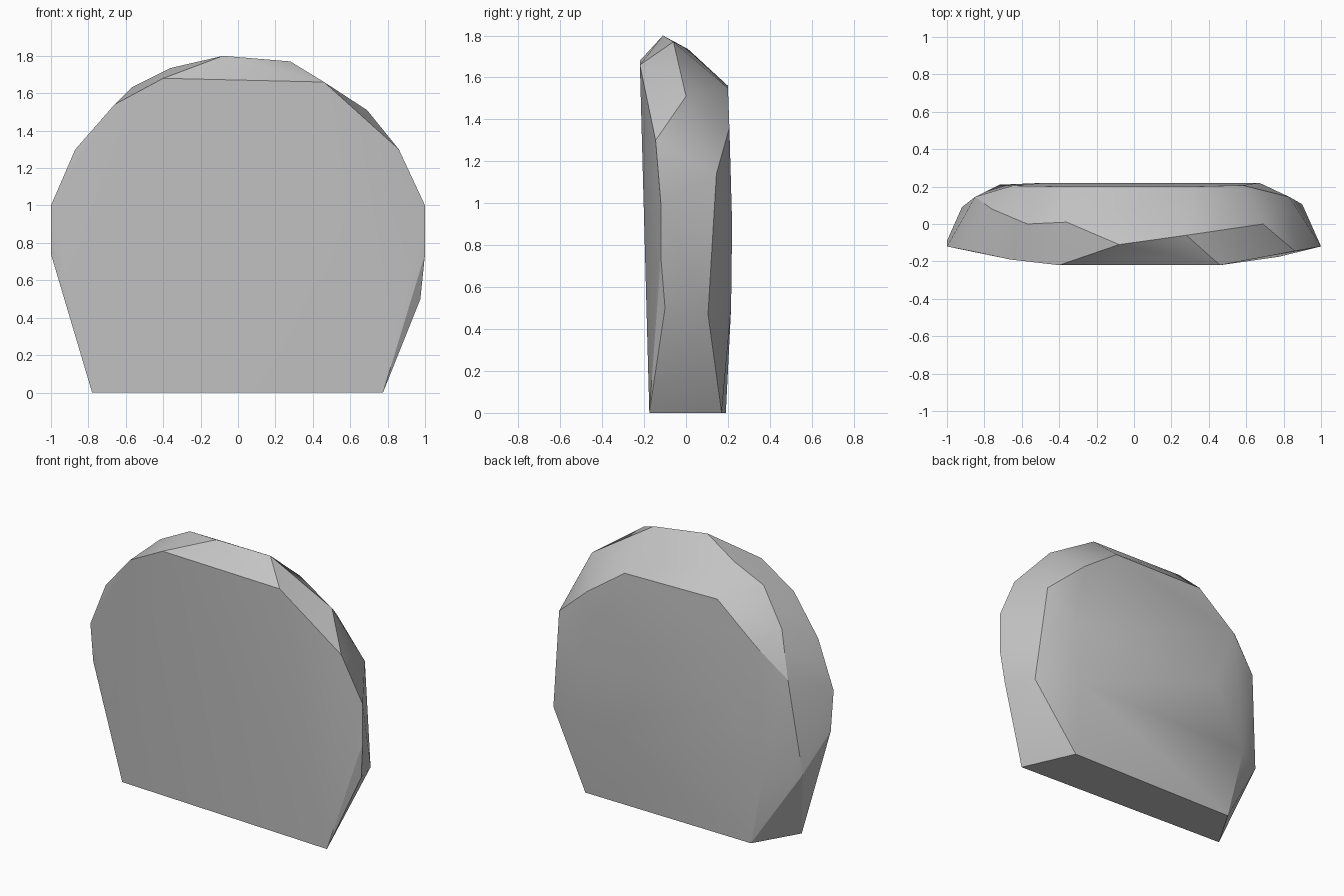
import bpy
import bmesh
import math

default_cube = bpy.data.objects.get("Cube")
if default_cube:
    bpy.data.objects.remove(default_cube, do_unlink=True)


def make_material(name, colour):
    material = bpy.data.materials.new(name)
    material.use_nodes = True
    material.diffuse_color = colour
    shader = material.node_tree.nodes["Principled BSDF"]
    shader.inputs["Base Color"].default_value = colour
    shader.inputs["Roughness"].default_value = 0.9
    return material


def make_hull(name, rims, material):
    """Wrap a chiselled stone skin around several rims of corners."""
    mesh = bpy.data.meshes.new(name)
    bm = bmesh.new()
    for rim in rims:
        for corner in rim:
            bm.verts.new(corner)
    result = bmesh.ops.convex_hull(bm, input=bm.verts[:])
    unused = set(result["geom_interior"]) | set(result["geom_unused"])
    loose = [item for item in unused if isinstance(item, bmesh.types.BMVert)]
    bmesh.ops.delete(bm, geom=loose, context="VERTS")
    # Merge triangles that lie almost flat into broad facets
    bmesh.ops.dissolve_limit(bm, angle_limit=math.radians(1),
                             verts=bm.verts[:], edges=bm.edges[:])
    bmesh.ops.recalc_face_normals(bm, faces=bm.faces[:])
    bm.to_mesh(mesh)
    bm.free()
    mesh.materials.append(material)
    stone = bpy.data.objects.new(name, mesh)
    bpy.context.collection.objects.link(stone)
    return stone


# Corners around the broad front face
front_rim = [
    (-0.78, -0.1, 0), (0.775, -0.175, 0), (0.975, -0.1, 0.5),
    (1, -0.12, 0.74), (1, -0.12, 1), (0.86, -0.145, 1.3),
    (0.46, -0.22, 1.66), (-0.4, -0.22, 1.68), (-0.66, -0.19, 1.54),
    (-0.87, -0.145, 1.3), (-1, -0.12, 1), (-1, -0.09, 0.74),
]

# Crooked ridge over the top and down the sides
ridge = [
    (0.9, 0.105, 0.47), (0.83, 0.145, 1.14), (0.69, 0, 1.51),
    (0.28, -0.06, 1.77), (-0.08, -0.11, 1.8), (-0.36, 0.01, 1.735),
    (-0.57, 0, 1.63), (-0.76, 0.08, 1.42), (-0.85, 0.145, 1.13),
    (-0.92, 0.09, 0.5),
]

# Corners around the slightly swollen back face
back_rim = [
    (0.62, 0.17, 0), (-0.61, 0.19, 0), (-0.72, 0.21, 0.5),
    (-0.65, 0.205, 1.33), (-0.37, 0.2, 1.56), (0.31, 0.2, 1.55),
    (0.58, 0.207, 1.36), (0.67, 0.22, 0.9), (0.62, 0.215, 0.5),
    (-0.48, 0.22, 0.9),
]

grey_stone = make_material("grey stone", (0.55, 0.55, 0.55, 1))
slab = make_hull("stone_slab", [front_rim, ridge, back_rim], grey_stone)

# Soft facets with crisp chiselled edges
bpy.ops.object.select_all(action="DESELECT")
slab.select_set(True)
bpy.context.view_layer.objects.active = slab
bpy.ops.object.shade_smooth_by_angle(angle=math.radians(25))
